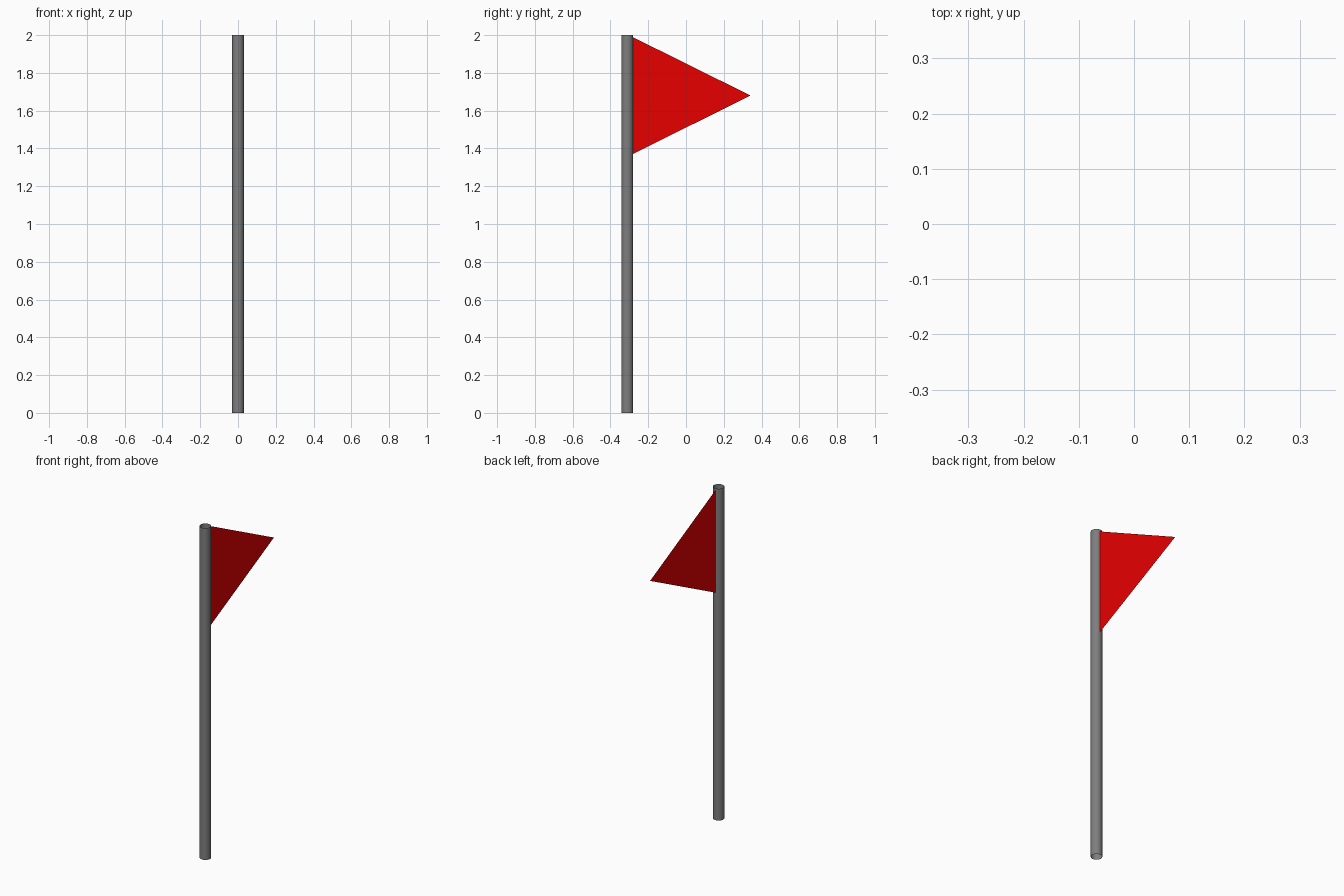
import bpy, bmesh
from mathutils import Matrix

if "Cube" in bpy.data.objects:
    bpy.data.objects.remove(bpy.data.objects["Cube"])

POLE_Y, POLE_R, HEIGHT = -0.311, 0.031, 2.0


def add_object(name, bm, color):
    mesh = bpy.data.meshes.new(name)
    bm.to_mesh(mesh)
    bm.free()
    obj = bpy.data.objects.new(name, mesh)
    bpy.context.collection.objects.link(obj)
    mat = bpy.data.materials.new(name + "_color")
    mat.diffuse_color = (*color, 1)
    mat.use_nodes = True
    mat.node_tree.nodes["Principled BSDF"].inputs["Base Color"].default_value = mat.diffuse_color
    mesh.materials.append(mat)
    return obj


# Pole: open-ended thin tube
bm = bmesh.new()
bmesh.ops.create_cone(bm, cap_ends=False, segments=32, radius1=POLE_R,
                      radius2=POLE_R, depth=HEIGHT,
                      matrix=Matrix.Translation((0, POLE_Y, HEIGHT / 2)))
for f in bm.faces:
    f.smooth = True
add_object("pole", bm, (0.21, 0.21, 0.21))

# Flag: single-sheet triangular pennant
bm = bmesh.new()
edge_y = POLE_Y + POLE_R - 0.003
corners = [(edge_y, 1.37), (0.342, 1.68), (edge_y, 1.99)]
bm.faces.new([bm.verts.new((0, y, z)) for y, z in corners])
add_object("flag", bm, (0.8, 0.0, 0.0))
